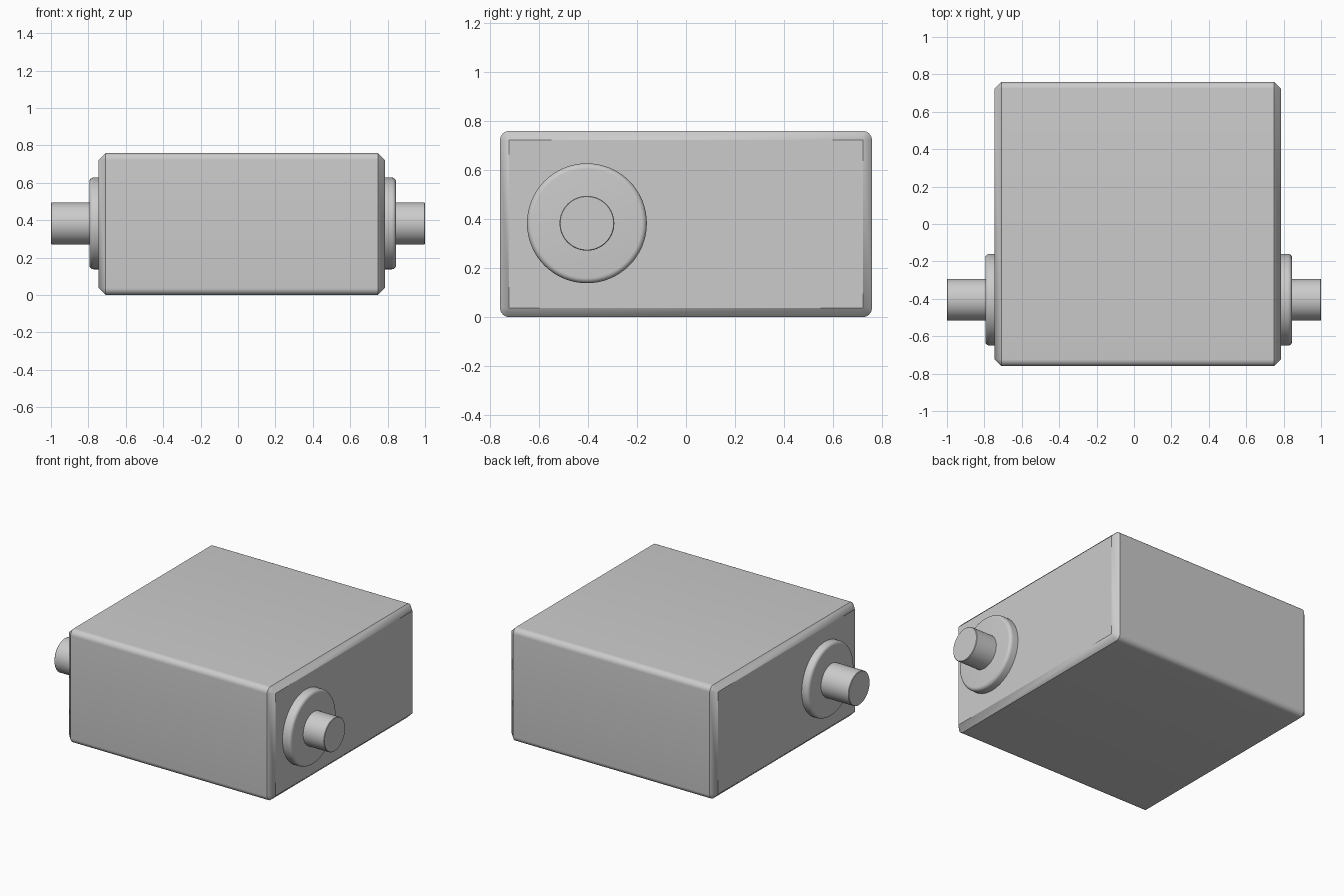
import bpy, bmesh, math

cube = bpy.data.objects.get("Cube")
if cube:
    bpy.data.objects.remove(cube, do_unlink=True)

grey = bpy.data.materials.new("light_grey")
grey.use_nodes = True
colour = (0.6, 0.6, 0.6, 1)
grey.diffuse_color = colour
grey.node_tree.nodes["Principled BSDF"].inputs["Base Color"].default_value = colour

X0, X1 = -0.745, 0.785      # housing ends
HALF_Y, HEIGHT = 0.76, 0.76
EDGE = 0.037                # edge radius and end chamfer
AXIS_Y, AXIS_Z = -0.405, 0.383


def finish(bm, name):
    bmesh.ops.remove_doubles(bm, verts=bm.verts, dist=1e-5)
    bmesh.ops.recalc_face_normals(bm, faces=bm.faces)
    mesh = bpy.data.meshes.new(name)
    bm.to_mesh(mesh)
    bm.free()
    mesh.materials.append(grey)
    obj = bpy.data.objects.new(name, mesh)
    bpy.context.collection.objects.link(obj)
    bpy.ops.object.select_all(action='DESELECT')
    obj.select_set(True)
    bpy.context.view_layer.objects.active = obj
    bpy.ops.object.shade_smooth_by_angle(angle=math.radians(30))
    return obj


def loft(name, rings):
    """Skin a series of equal-length rings and cap both ends."""
    bm = bmesh.new()
    loops = [[bm.verts.new(p) for p in ring] for ring in rings]
    n = len(loops[0])
    for a, b in zip(loops, loops[1:]):
        for i in range(n):
            j = (i + 1) % n
            bm.faces.new((a[i], a[j], b[j], b[i]))
    bm.faces.new(loops[0])
    bm.faces.new(loops[-1])
    return finish(bm, name)


def section(x, radius, steps=8):
    """Rectangle in the YZ plane; its corners are rounded by radius."""
    points = []
    for k, (sy, sz) in enumerate([(1, 1), (-1, 1), (-1, -1), (1, -1)]):
        cy = sy * (HALF_Y - EDGE)
        cz = HEIGHT / 2 + sz * (HEIGHT / 2 - EDGE)
        for s in range(steps + 1):
            a = math.pi / 2 * (k + s / steps)
            points.append((x, cy + radius * math.cos(a), cz + radius * math.sin(a)))
    return points


def turned(name, profile, sides=64):
    """Round part about the shaft axis from (x, radius) pairs."""
    angles = [2 * math.pi * i / sides for i in range(sides)]
    return loft(name, [[(x, AXIS_Y + r * math.cos(a), AXIS_Z + r * math.sin(a))
                        for a in angles] for x, r in profile])


# Housing: rounded long edges, flat chamfers around both ends
loft("housing", [section(X0, 0), section(X0 + EDGE, EDGE),
                 section(X1 - EDGE, EDGE), section(X1, 0)])

# Flange with rounded outer rim, and shaft stub, on each side
for side, sign, base, face in (("left", 1, X1, 0.845), ("right", -1, X0, -0.795)):
    rim = 0.022
    profile = [(base - sign * 0.01, 0.245)]
    for s in range(7):
        a = math.pi / 2 * s / 6
        profile.append((face - sign * rim * (1 - math.sin(a)),
                        0.245 - rim * (1 - math.cos(a))))
    turned(side + "_flange", profile)
    turned(side + "_shaft", [(face - sign * 0.02, 0.112), (sign * 0.997, 0.112),
                             (sign * 1.0, 0.109)])
